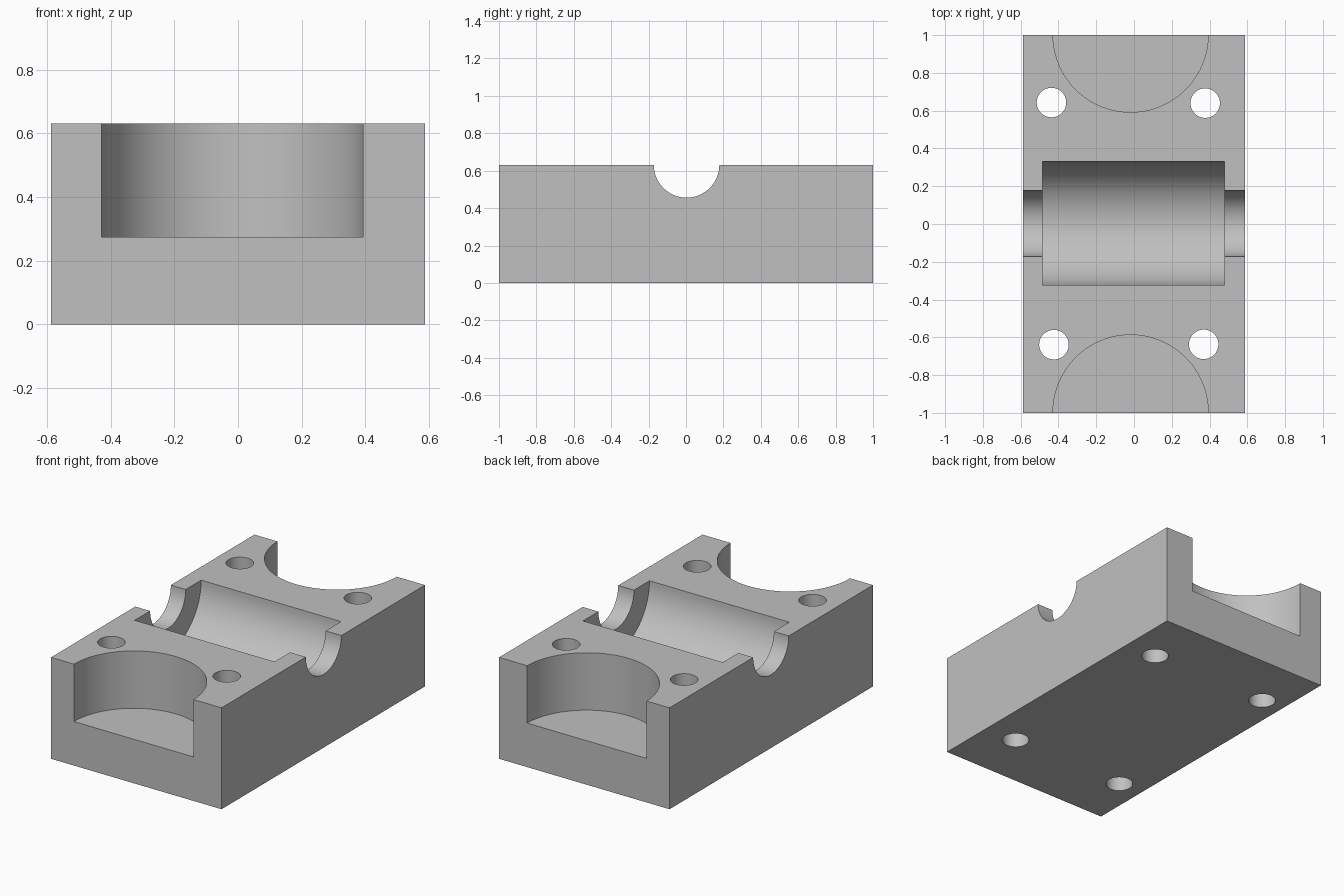
import bpy
import math

default = bpy.data.objects.get("Cube")
if default:
    bpy.data.objects.remove(default, do_unlink=True)

HEIGHT = 0.631

grey = bpy.data.materials.new("plain grey")
grey.use_nodes = True
colour = (0.53, 0.53, 0.53, 1)
grey.diffuse_color = colour
grey.node_tree.nodes["Principled BSDF"].inputs["Base Color"].default_value = colour

# Solid block
bpy.ops.mesh.primitive_cube_add(size=1, location=(0, 0, HEIGHT / 2))
block = bpy.context.object
block.name = "mould_block"
block.scale = (1.174, 2, HEIGHT)
bpy.ops.object.transform_apply(location=True, rotation=True, scale=True)
block.data.materials.append(grey)


def cut(name, radius, length, location, along_x=False):
    """Subtract a cylinder from the block, then discard the cutter."""
    turn = (0, math.pi / 2, 0) if along_x else (0, 0, 0)
    bpy.ops.mesh.primitive_cylinder_add(vertices=96, radius=radius, depth=length,
                                        location=location, rotation=turn)
    cutter = bpy.context.object
    cutter.name = name
    cutter.hide_render = True
    cutter.data.materials.append(grey)
    mod = block.modifiers.new(name, "BOOLEAN")
    mod.operation = "DIFFERENCE"
    mod.solver = "EXACT"
    mod.object = cutter
    bpy.ops.object.select_all(action="DESELECT")
    block.select_set(True)
    bpy.context.view_layer.objects.active = block
    bpy.ops.object.modifier_apply(modifier=mod.name)
    bpy.data.objects.remove(cutter, do_unlink=True)


# Half-round central cavity and the narrower shaft channel through both sides
cut("central_cavity", 0.327, 0.963, (-0.003, 0.003, HEIGHT), True)
cut("shaft_channel", 0.175, 1.6, (0, 0.003, HEIGHT), True)

# Half-round pockets open at the front and back ends
FLOOR = 0.274
for name, y in (("front_pocket", -0.998), ("back_pocket", 1.003)):
    cut(name, 0.411, 1, (-0.018, y, FLOOR + 0.5))

# Four bolt holes right through
for i, (x, y) in enumerate(((-0.437, 0.643), (0.377, 0.64),
                            (-0.424, -0.639), (0.369, -0.637))):
    cut(f"bolt_hole_{i}", 0.078, 2, (x, y, HEIGHT / 2))

bpy.ops.object.shade_smooth_by_angle(angle=math.radians(30))
